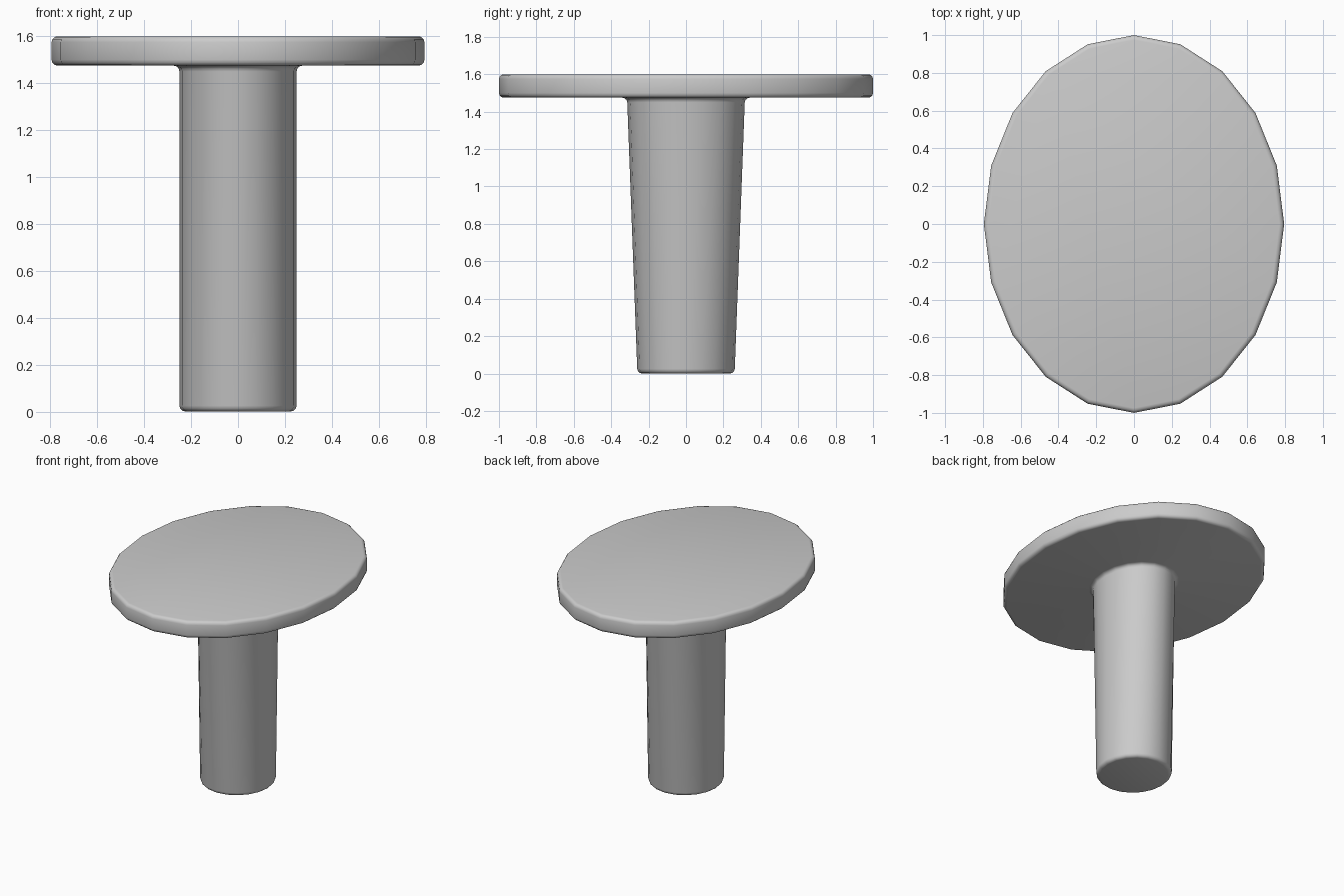
import bpy, bmesh
from math import cos, sin, pi, radians

if "Cube" in bpy.data.objects:
    bpy.data.objects.remove(bpy.data.objects["Cube"])

SIDES = 20

# Elliptical rings from the foot up: (x radius, y radius, height)
RINGS = [
    (0.25, 0.26, 0.0),      # foot of the column
    (0.25, 0.315, 1.475),   # column meets the top
    (0.795, 1.0, 1.475),    # underside rim
    (0.795, 1.0, 1.6),      # top rim
]

bm = bmesh.new()
loops = [[bm.verts.new((rx * cos(2 * pi * i / SIDES), ry * sin(2 * pi * i / SIDES), z))
          for i in range(SIDES)] for rx, ry, z in RINGS]

# Side walls, then the two caps
for low, high in zip(loops, loops[1:]):
    for i in range(SIDES):
        j = (i + 1) % SIDES
        bm.faces.new((low[i], low[j], high[j], high[i]))
bm.faces.new(loops[0][::-1])
bm.faces.new(loops[-1])
bm.normal_update()

# Round the rims, the foot and the joint under the top
corners = [e for e in bm.edges if e.calc_face_angle() > radians(40)]
bmesh.ops.bevel(bm, geom=corners, offset=0.025, offset_type='OFFSET', segments=3,
                profile=0.5, affect='EDGES', clamp_overlap=True)
bmesh.ops.recalc_face_normals(bm, faces=bm.faces[:])

mesh = bpy.data.meshes.new("pedestal_table")
bm.to_mesh(mesh)
bm.free()
table = bpy.data.objects.new("pedestal_table", mesh)
bpy.context.collection.objects.link(table)

# Smooth the rounded edges and the column, keep the rim facets crisp
bpy.context.view_layer.objects.active = table
table.select_set(True)
bpy.ops.object.shade_smooth_by_angle(angle=radians(35))
for e in mesh.edges:
    a, b = (mesh.vertices[v].co for v in e.vertices)
    if abs(a.z - b.z) > 0.05 and a.z > 1.47 and b.z > 1.47:
        e.use_edge_sharp = True
